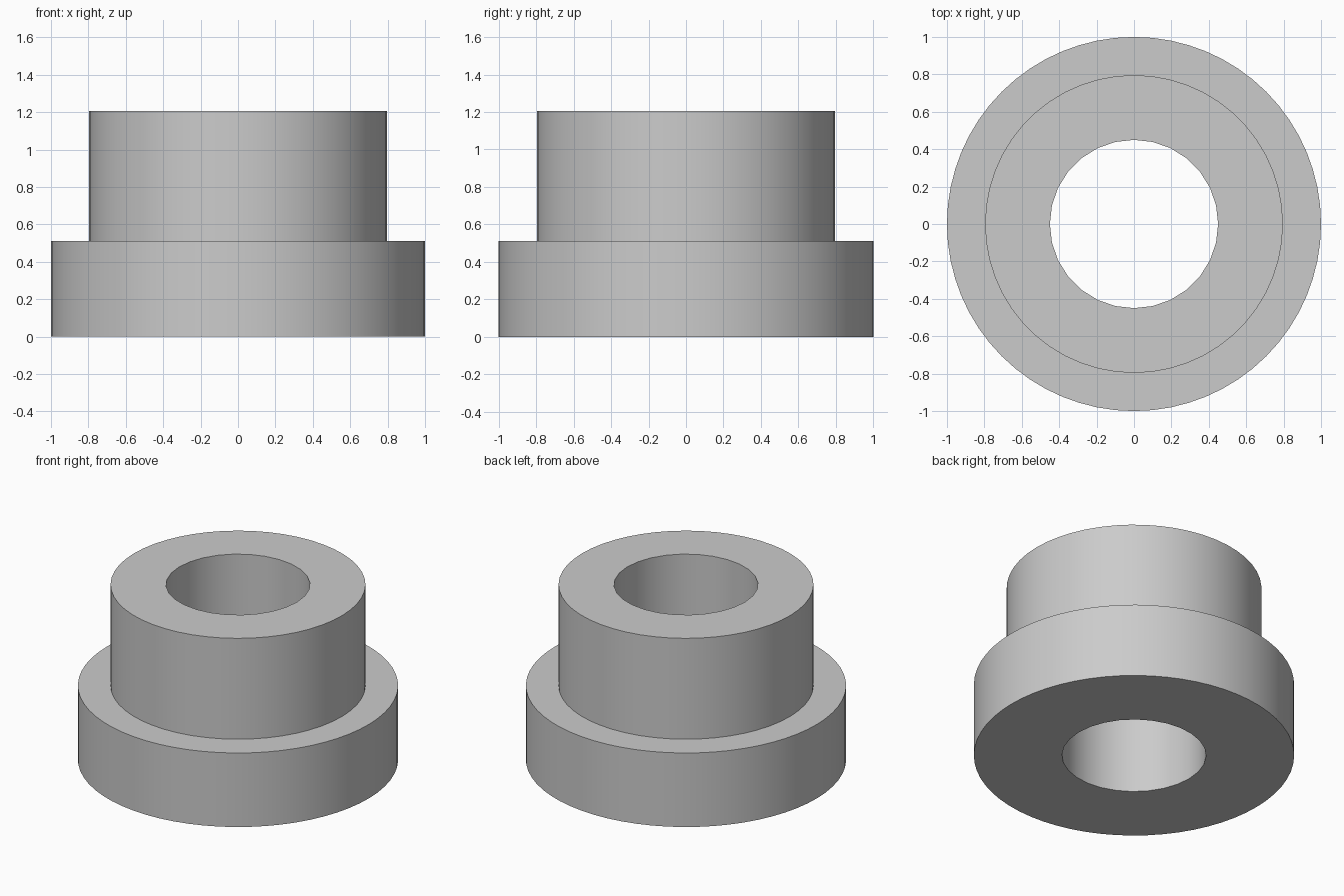
import bpy
import bmesh
import math

cube = bpy.data.objects.get("Cube")
if cube:
    bpy.data.objects.remove(cube, do_unlink=True)

STEP_Z, TOP_Z = 0.51, 1.205

grey = bpy.data.materials.new("plain grey")
grey.use_nodes = True
colour = (0.6, 0.6, 0.6, 1)
grey.diffuse_color = colour
grey.node_tree.nodes["Principled BSDF"].inputs["Base Color"].default_value = colour

bm = bmesh.new()


def ring(radius, z, sides):
    """Closed loop of edges around the z axis."""
    angles = [math.tau * i / sides for i in range(sides)]
    verts = [bm.verts.new((radius * math.cos(a), radius * math.sin(a), z)) for a in angles]
    return [bm.edges.new((verts[i - 1], verts[i])) for i in range(sides)]


def wall(radius, z0, z1, sides):
    """Upright round wall; returns its bottom and top loops."""
    low, high = ring(radius, z0, sides), ring(radius, z1, sides)
    bmesh.ops.bridge_loops(bm, edges=low + high)
    return low, high


def annulus(outer, inner):
    """Flat face between two loops at one height."""
    bmesh.ops.triangle_fill(bm, use_beauty=True, edges=outer + inner)


# Flange, collar and through bore
flange_low, flange_high = wall(1.0, 0, STEP_Z, 64)
collar_low, collar_high = wall(0.796, STEP_Z, TOP_Z, 52)
bore_low, bore_high = wall(0.45, 0, TOP_Z, 28)

# Underside, shoulder and top face
annulus(flange_low, bore_low)
annulus(flange_high, collar_low)
annulus(collar_high, bore_high)
bmesh.ops.recalc_face_normals(bm, faces=bm.faces)

mesh = bpy.data.meshes.new("flanged_bushing")
bm.to_mesh(mesh)
bm.free()
mesh.materials.append(grey)
bushing = bpy.data.objects.new("flanged_bushing", mesh)
bpy.context.collection.objects.link(bushing)

# Smooth walls with crisp rims
bpy.ops.object.select_all(action="DESELECT")
bushing.select_set(True)
bpy.context.view_layer.objects.active = bushing
bpy.ops.object.shade_smooth_by_angle(angle=math.radians(30))
